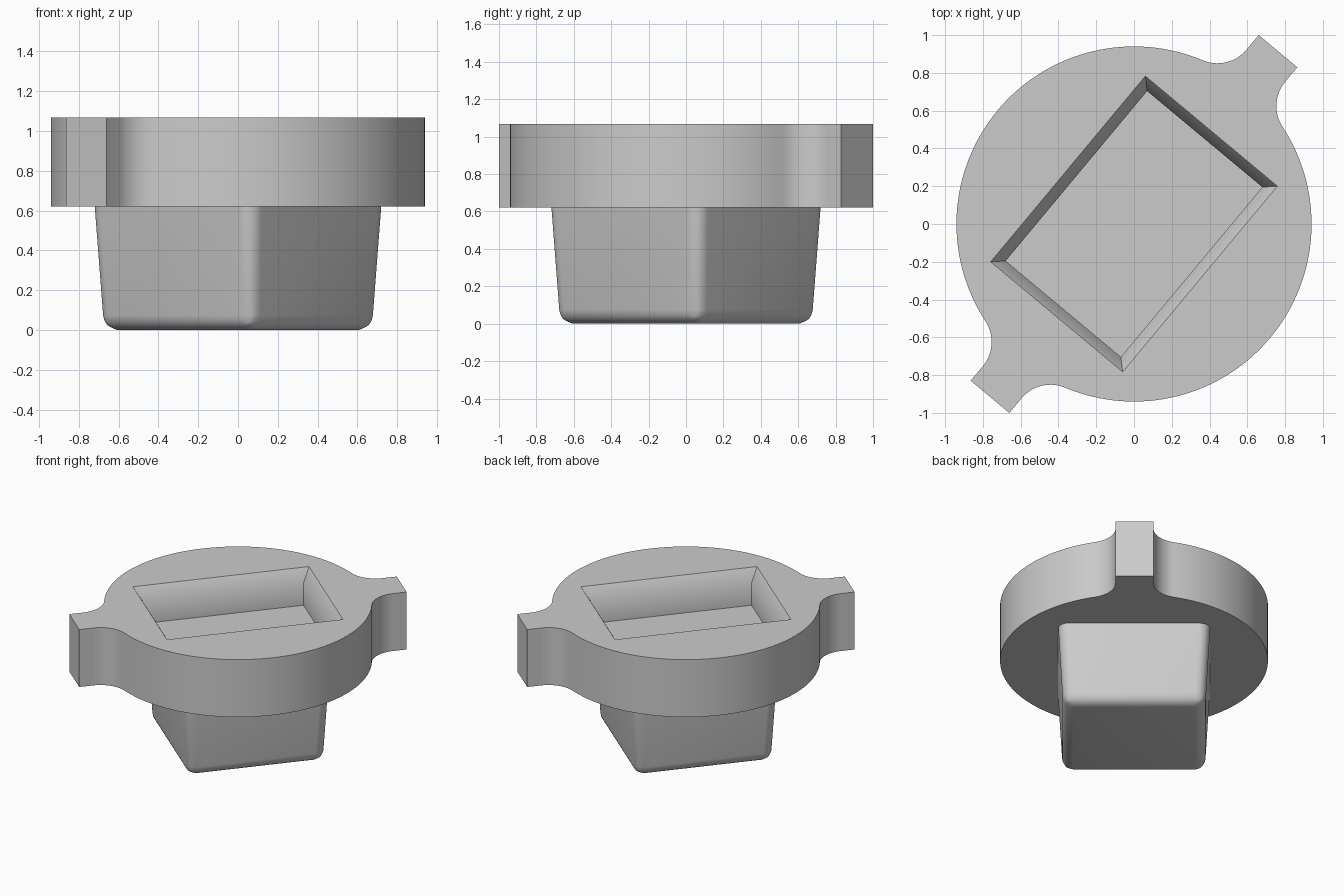
import bpy, bmesh
from math import pi, sin, cos, atan2, sqrt, radians

cube = bpy.data.objects.get("Cube")
if cube:
    bpy.data.objects.remove(cube)

TURN = radians(50.2)           # direction the lugs point
BOTTOM, TOP = 0.622, 1.067     # collar heights
RADIUS, REACH, HALF_LUG, FILLET = 0.94, 1.191, 0.133, 0.2

grey = bpy.data.materials.new("light_grey")
grey.use_nodes = True
colour = (0.6, 0.6, 0.6, 1)
grey.diffuse_color = colour
grey.node_tree.nodes["Principled BSDF"].inputs["Base Color"].default_value = colour


def finish(bm, name):
    bmesh.ops.recalc_face_normals(bm, faces=bm.faces)
    mesh = bpy.data.meshes.new(name)
    bm.to_mesh(mesh)
    bm.free()
    obj = bpy.data.objects.new(name, mesh)
    bpy.context.collection.objects.link(obj)
    mesh.materials.append(grey)
    obj.rotation_euler.z = TURN
    bpy.ops.object.select_all(action='DESELECT')
    obj.select_set(True)
    bpy.context.view_layer.objects.active = obj
    bpy.ops.object.shade_smooth_by_angle(angle=radians(35))


def arc(cx, cy, r, start, end, steps):
    angles = [start + (end - start) * i / steps for i in range(steps + 1)]
    return [(cx + r * cos(a), cy + r * sin(a)) for a in angles]


def ring(bm, points, z):
    return [bm.verts.new((x, y, z)) for x, y in points]


def rectangle(a, b):
    return [(a, b), (-a, b), (-a, -b), (a, -b)]


def bridge(bm, low, high):
    for i in range(len(low)):
        j = (i + 1) % len(low)
        bm.faces.new((low[i], low[j], high[j], high[i]))


def loop_edges(bm, verts):
    return [bm.edges.get((verts[i - 1], verts[i])) for i in range(len(verts))]


# Collar outline: one filleted lug and half the disc, then the same turned half round
cv = HALF_LUG + FILLET
cu = sqrt((RADIUS + FILLET) ** 2 - cv ** 2)
t = atan2(cv, cu)
half = arc(cu, -cv, FILLET, pi - t, pi / 2, 14)
half += [(REACH, -HALF_LUG), (REACH, HALF_LUG)]
half += arc(cu, cv, FILLET, -pi / 2, t - pi, 14)
half += arc(0, 0, RADIUS, t, pi - t, 64)[1:-1]
outline = half + [(-x, -y) for x, y in half]

# Collar with a chamfered rectangular pocket
bm = bmesh.new()
low, high = ring(bm, outline, BOTTOM), ring(bm, outline, TOP)
bridge(bm, low, high)
bm.faces.new(low[::-1])
mouth = ring(bm, rectangle(0.64, 0.455), TOP)
throat = ring(bm, rectangle(0.585, 0.397), TOP - 0.095)
floor = ring(bm, rectangle(0.585, 0.397), TOP - 0.267)
bridge(bm, throat, mouth)
bridge(bm, floor, throat)
bm.faces.new(floor)
rim = loop_edges(bm, high) + loop_edges(bm, mouth)
bmesh.ops.triangle_fill(bm, edges=rim, use_beauty=True, normal=(0, 0, 1))
finish(bm, "collar")

# Tapered square plug with rounded corners and bottom
bm = bmesh.new()
plug_top = BOTTOM + 0.02
foot = ring(bm, rectangle(0.499, 0.499), 0)
head = ring(bm, rectangle(0.534, 0.534), plug_top)
bridge(bm, foot, head)
bm.faces.new(foot[::-1])
bm.faces.new(head)
rounded = [e for e in bm.edges if min(v.co.z for v in e.verts) < 0.01]
bmesh.ops.bevel(bm, geom=rounded, offset=0.075, offset_type='OFFSET',
                segments=8, profile=0.5, affect='EDGES', clamp_overlap=True)
finish(bm, "plug")
